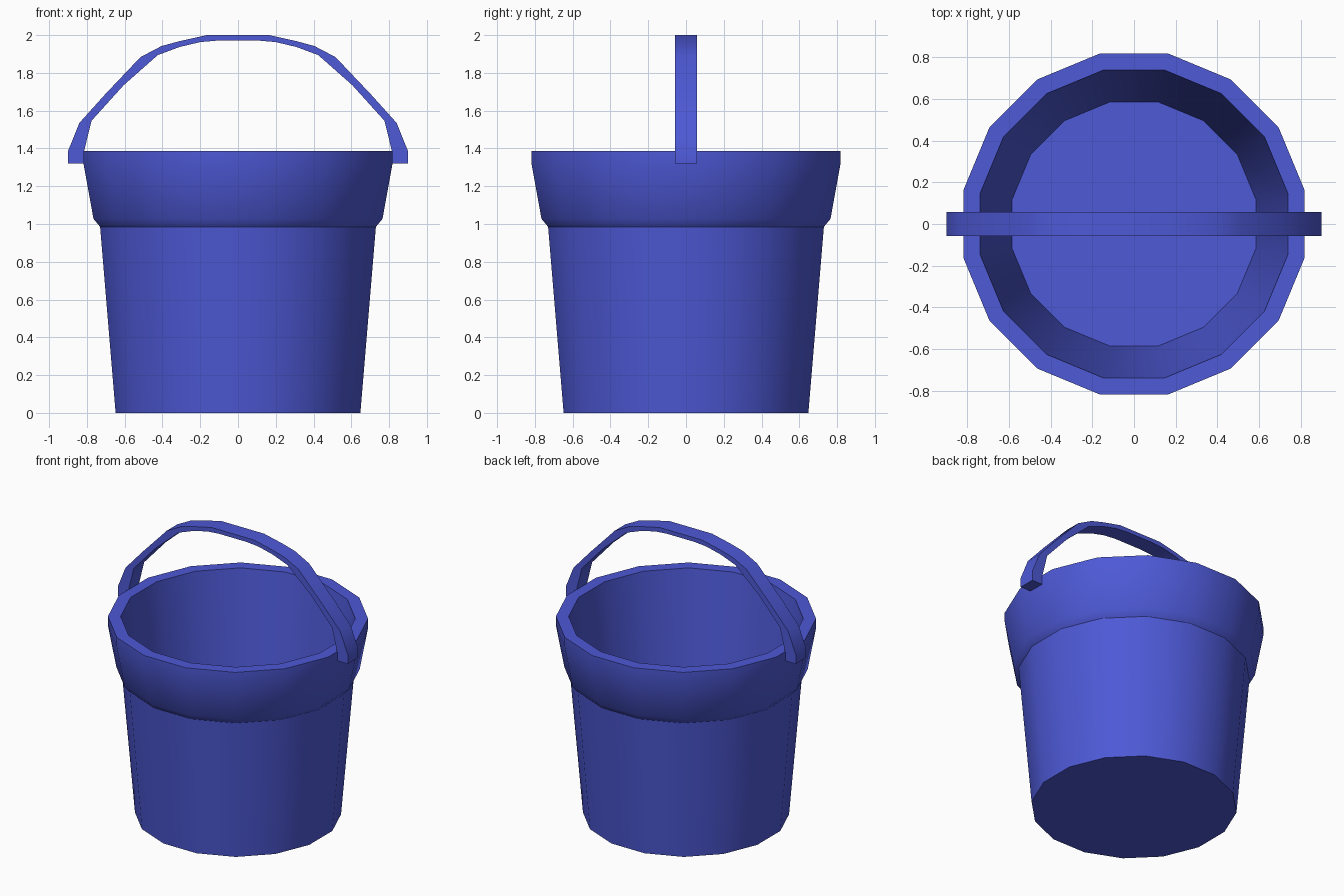
import bpy, bmesh
from math import cos, sin, pi, radians

cube = bpy.data.objects.get("Cube")
if cube:
    bpy.data.objects.remove(cube)

SIDES = 16

blue = bpy.data.materials.new("blue plastic")
blue.use_nodes = True
colour = (0.075, 0.10, 0.67, 1)
blue.diffuse_color = colour
blue.node_tree.nodes["Principled BSDF"].inputs["Base Color"].default_value = colour


def finish(bm, name, angle):
    bmesh.ops.recalc_face_normals(bm, faces=bm.faces)
    mesh = bpy.data.meshes.new(name)
    bm.to_mesh(mesh)
    bm.free()
    mesh.materials.append(blue)
    obj = bpy.data.objects.new(name, mesh)
    bpy.context.collection.objects.link(obj)
    bpy.ops.object.select_all(action='DESELECT')
    obj.select_set(True)
    bpy.context.view_layer.objects.active = obj
    bpy.ops.object.shade_smooth_by_angle(angle=radians(angle))


def bridge(bm, a, b):
    for i in range(len(a)):
        j = (i + 1) % len(a)
        bm.faces.new((a[i], a[j], b[j], b[i]))


# Bucket: lathed from underside, up the outside, over the rim, down to the floor
# Each pair is the distance to the flat side, and the height
profile = [(0.648, 0), (0.73, 0.985), (0.765, 1.027), (0.818, 1.32),
           (0.818, 1.386), (0.738, 1.386), (0.585, 0.06)]
bm = bmesh.new()
rings = []
for apothem, z in profile:
    r = apothem / cos(pi / SIDES)
    angles = [(i + 0.5) * 2 * pi / SIDES for i in range(SIDES)]
    rings.append([bm.verts.new((r * cos(a), r * sin(a), z)) for a in angles])
for lower, upper in zip(rings, rings[1:]):
    bridge(bm, lower, upper)
bm.faces.new(rings[0])
bm.faces.new(rings[-1])
finish(bm, "bucket", 30)

# Handle: rectangular section swept along a mirrored arch
outer = [(0.90, 1.32), (0.90, 1.386), (0.84, 1.535), (0.705, 1.685),
         (0.516, 1.884), (0.405, 1.942), (0.31, 1.968), (0.165, 2.0)]
inner = [(0.815, 1.32), (0.815, 1.386), (0.775, 1.547), (0.605, 1.735),
         (0.425, 1.894), (0.31, 1.937), (0.2, 1.963), (0.108, 1.971)]
HALF_WIDTH = 0.058


def mirrored(points):
    return points + [(-x, z) for x, z in reversed(points)]


bm = bmesh.new()
sections = []
for (xo, zo), (xi, zi) in zip(mirrored(outer), mirrored(inner)):
    corners = [(xo, -HALF_WIDTH, zo), (xo, HALF_WIDTH, zo),
               (xi, HALF_WIDTH, zi), (xi, -HALF_WIDTH, zi)]
    sections.append([bm.verts.new(c) for c in corners])
for a, b in zip(sections, sections[1:]):
    bridge(bm, a, b)
bm.faces.new(sections[0])
bm.faces.new(sections[-1])
finish(bm, "handle", 35)
